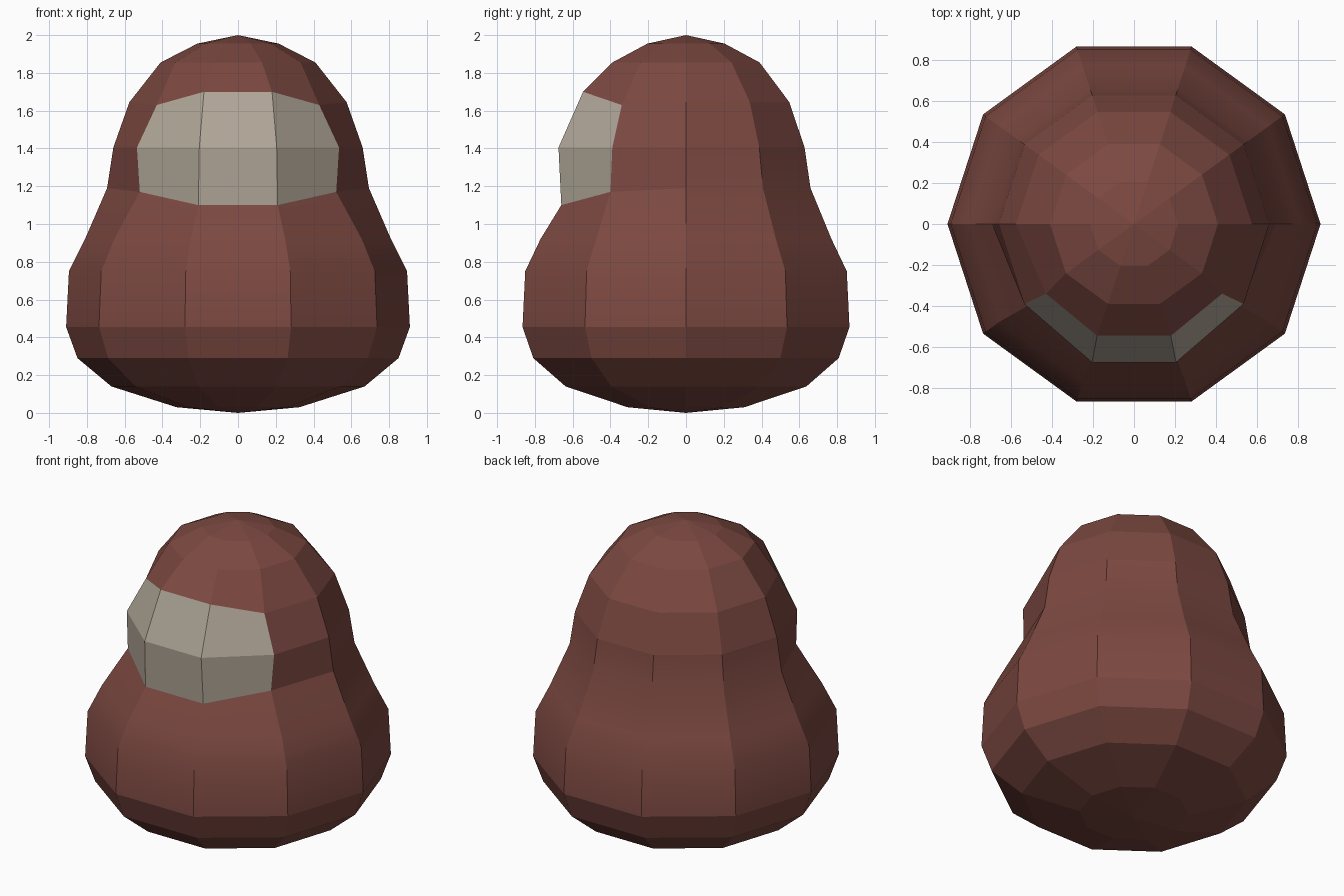
import bpy, bmesh, math

if "Cube" in bpy.data.objects:
    bpy.data.objects.remove(bpy.data.objects["Cube"])

SIDES = 10
# (radius, height) of each ring, bottom to top
PROFILE = [(0.325, 0.03), (0.67, 0.14), (0.85, 0.29), (0.91, 0.455), (0.895, 0.75),
           (0.81, 0.92), (0.693, 1.19), (0.66, 1.405), (0.575, 1.645), (0.41, 1.855), (0.215, 1.955)]
# Front face panel: ring -> inner and outer corner, mirrored in x
FACE = {6: ((0.21, -0.66, 1.10), (0.52, -0.40, 1.17)),
        7: ((0.205, -0.675, 1.405), (0.535, -0.39, 1.405)),
        8: ((0.18, -0.545, 1.70), (0.43, -0.34, 1.63))}


def material(name, rgb):
    m = bpy.data.materials.new(name)
    m.diffuse_color = (*rgb, 1)
    m.use_nodes = True
    m.node_tree.nodes["Principled BSDF"].inputs["Base Color"].default_value = m.diffuse_color
    return m


bm = bmesh.new()

# Turned body
rings = []
for r, z in PROFILE:
    rings.append([bm.verts.new((r * math.cos(math.tau * i / SIDES),
                                r * math.sin(math.tau * i / SIDES), z)) for i in range(SIDES)])
bottom = bm.verts.new((0, 0, 0))
top = bm.verts.new((0, 0, 2))

# Pull the front corners into the raised face panel
for row, (inner, outer) in FACE.items():
    for i, (x, y, z), s in ((7, inner, -1), (8, inner, 1), (6, outer, -1), (9, outer, 1)):
        rings[row][i].co = (s * x, y, z)

for i in range(SIDES):
    j = (i + 1) % SIDES
    bm.faces.new((bottom, rings[0][j], rings[0][i]))
    bm.faces.new((top, rings[-1][i], rings[-1][j]))
    for k in range(len(rings) - 1):
        f = bm.faces.new((rings[k][i], rings[k][j], rings[k + 1][j], rings[k + 1][i]))
        f.smooth = 3 <= k <= 6
        if k in (6, 7) and i in (6, 7, 8):
            f.material_index = 1
bmesh.ops.recalc_face_normals(bm, faces=bm.faces)

# Soft waist, crisp edges elsewhere
for e in bm.edges:
    same = len({f.material_index for f in e.link_faces}) == 1
    e.smooth = same and e.calc_face_angle(0) < math.radians(24)

mesh = bpy.data.meshes.new("body")
bm.to_mesh(mesh)
bm.free()
mesh.materials.append(material("brown", (0.20, 0.065, 0.052)))
mesh.materials.append(material("pale_face", (0.43, 0.38, 0.31)))
body = bpy.data.objects.new("body", mesh)
bpy.context.collection.objects.link(body)
